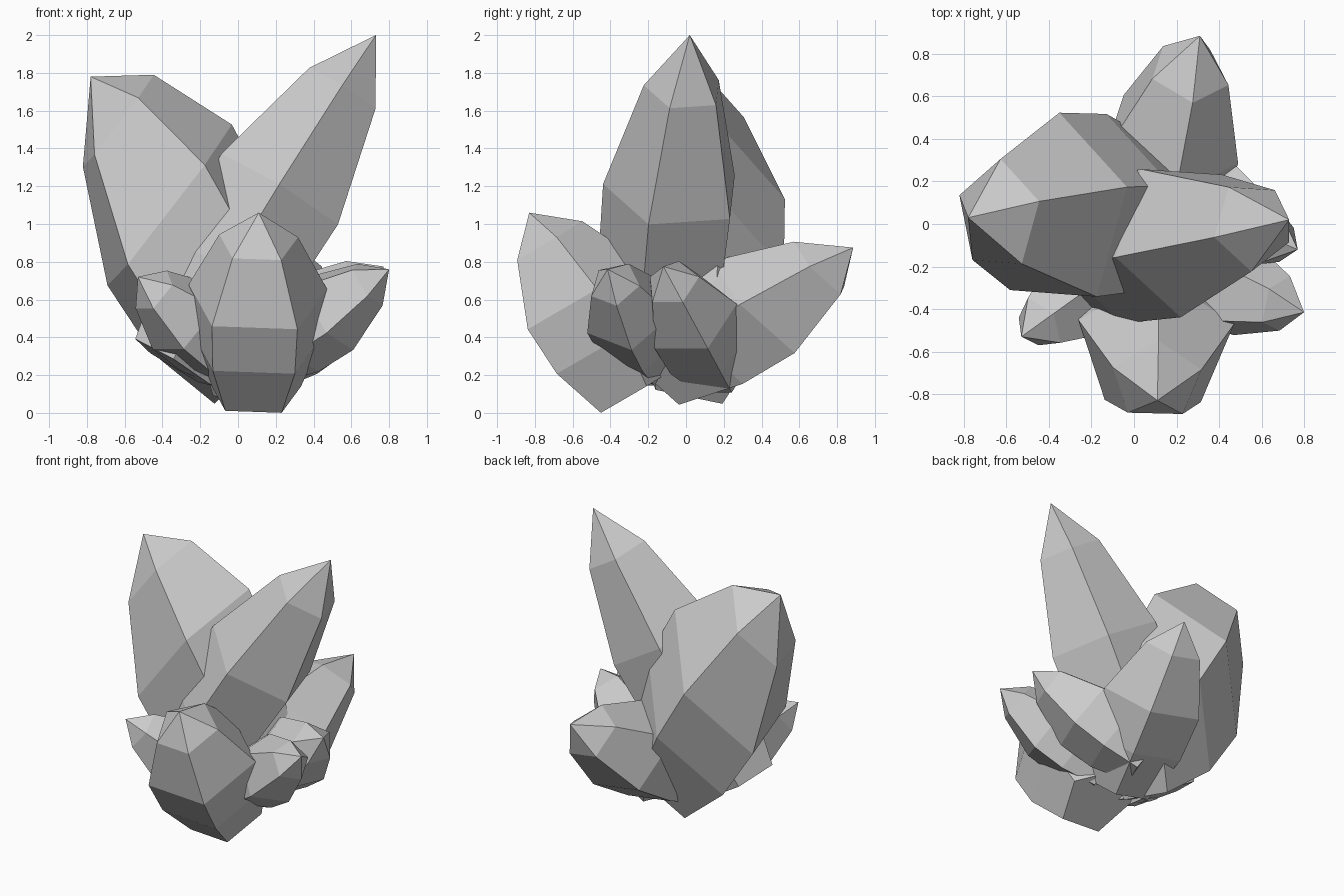
import bpy
import bmesh
import math
from mathutils import Vector

if "Cube" in bpy.data.objects:
    bpy.data.objects.remove(bpy.data.objects["Cube"])

# Ring stations along each crystal: (fraction of length, fraction of radius)
RINGS = [(0.0, 0.66), (0.27, 0.96), (0.525, 1.0), (0.835, 0.57)]
SIDES = 5


def crystal(name, base, tip, radius=1.0, twist=0.0, frame=None):
    """Five-sided pointed crystal, ridge turned upward; frame skews its rings."""
    base, tip = Vector(base), Vector(tip)
    axis = tip - base
    d = axis.normalized()
    if frame:
        up, side = Vector(frame[0]), Vector(frame[1])
    else:
        up = (Vector((0, 0, 1)) - d * d.z).normalized()
        side = d.cross(up)
    bm = bmesh.new()
    loops = []
    for t, k in RINGS:
        ring = []
        for i in range(SIDES):
            a = math.tau * i / SIDES + math.radians(twist)
            offset = (up * math.cos(a) + side * math.sin(a)) * radius * k
            ring.append(bm.verts.new(base + axis * t + offset))
        loops.append(ring)
    point = bm.verts.new(tip)
    bm.faces.new(loops[0][::-1])
    for i in range(SIDES):
        j = (i + 1) % SIDES
        for lo, hi in zip(loops, loops[1:]):
            bm.faces.new((lo[i], lo[j], hi[j], hi[i]))
        bm.faces.new((loops[-1][i], loops[-1][j], point))
    bmesh.ops.recalc_face_normals(bm, faces=bm.faces)
    mesh = bpy.data.meshes.new(name)
    bm.to_mesh(mesh)
    bm.free()
    bpy.context.collection.objects.link(bpy.data.objects.new(name, mesh))


# Two tall crystals
crystal("tall_right_crystal", (-0.34, -0.15, 0.26), (0.73, 0.02, 2.0), 0.38, 7)
crystal("tall_left_crystal", (0.09, 0.08, 0.32), (-0.78, 0.03, 1.78),
        frame=((0.334, 0.12, 0.44), (-0.092, 0.455, -0.095)))

# Medium crystals at front and back
crystal("front_crystal", (0.09, -0.27, 0.11), (0.11, -0.83, 1.06), 0.385, -4)
crystal("back_crystal", (0.01, -0.16, 0.20), (0.31, 0.885, 0.875),
        frame=((0.027, -0.25, 0.25), (0.33, -0.027, -0.06)))

# Small crystals around the sides
crystal("front_right_crystal", (0.10, -0.18, 0.28), (0.80, -0.415, 0.76), 0.245, -22)
crystal("right_crystal", (0.06, 0.18, 0.22), (0.77, -0.12, 0.775), 0.26)
crystal("front_left_crystal", (0.0, -0.15, 0.25), (-0.53, -0.53, 0.72), 0.24)
